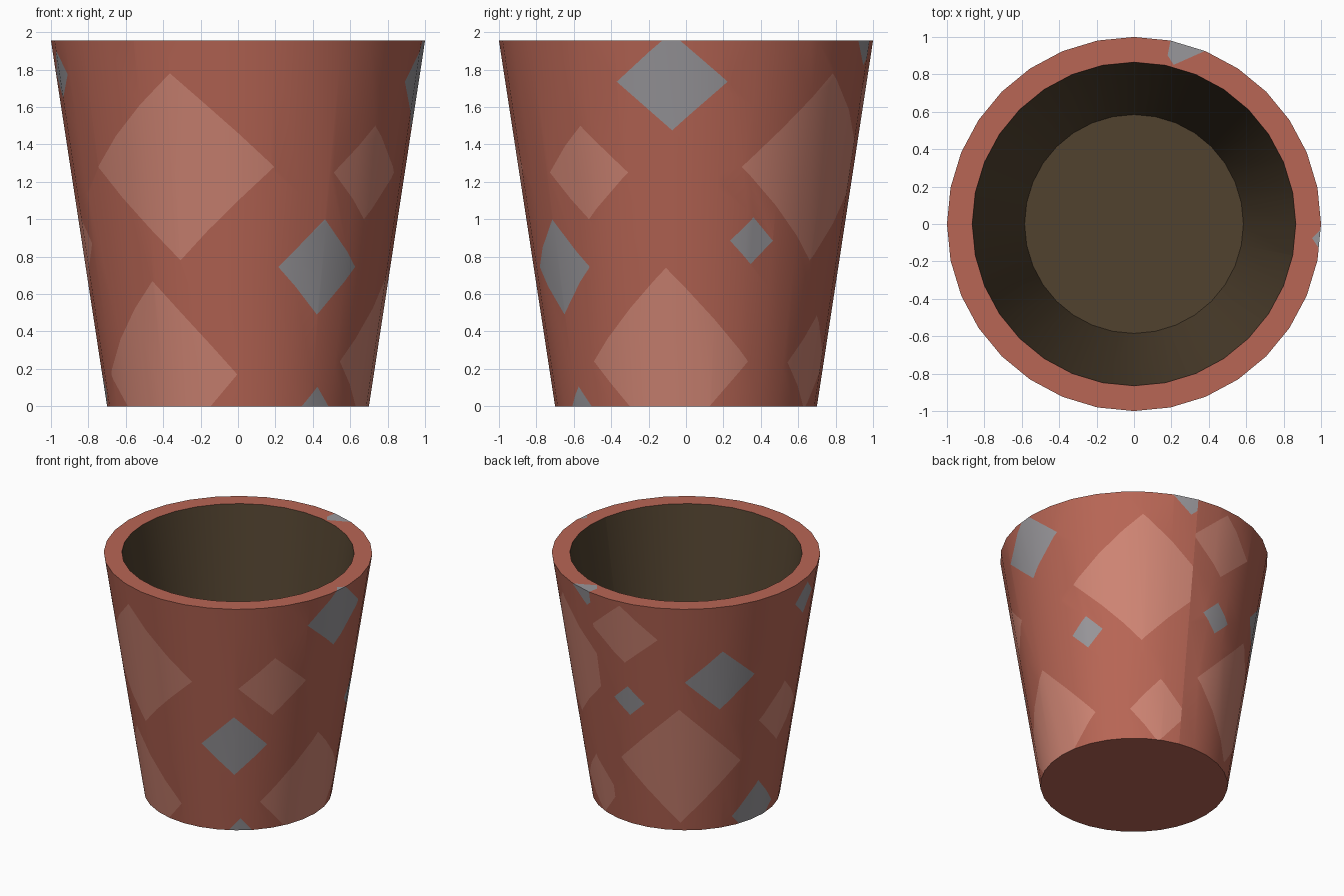
import bpy, bmesh, math

if "Cube" in bpy.data.objects:
    bpy.data.objects.remove(bpy.data.objects["Cube"])

SIDES, H, RIM = 32, 1.955, 0.135
STEP = 360 / SIDES
SEAM = 78.75                      # angle where the wrapped pattern starts and ends
R0, R1, R_IN, R_FLOOR, Z_FLOOR = 0.70, 1.0, 0.865, 0.585, 0.13


def srgb(r, g, b):
    return [((c / 255 + 0.055) / 1.055) ** 2.4 for c in (r, g, b)] + [1]


def material(name, rgb):
    m = bpy.data.materials.new(name)
    m.diffuse_color = srgb(*rgb)
    m.use_nodes = True
    m.node_tree.nodes["Principled BSDF"].inputs["Base Color"].default_value = m.diffuse_color
    return m


mats = [material("terracotta", (184, 102, 85)),
        material("light terracotta", (206, 132, 115)),
        material("grey patch", (153, 151, 155)),
        material("dark inside", (81, 66, 47))]

# Diamonds: centre angle (degrees from +x), centre height, half height
light = [(-112, 1.28, .50), (-124.8, .17, .50), (-37.6, 1.25, .25),
         (-7.6, .24, .50), (54, 1.28, .50), (65, .235, .25),
         (95, 1.67, .25), (183, .87, .25), (121.6, .565, .50)]
grey = [(-57, .745, .255), (-53.5, -.015, .12), (-4.6, 1.735, .26),
        (25.1, .885, .125), (76, 1.95, .125), (95.5, 1.09, .125),
        (142, 1.305, .255), (171, .08, .25), (191, 1.775, .13)]
DEG_PER_UNIT = 69                 # diamond half width in degrees per unit half height

# Unrolled sheet: x = angle, y = distance along the profile
bm = bmesh.new()
rows = [0, H, H + RIM, H + RIM + 1]
grid = [[bm.verts.new((SEAM + i * STEP, t, 0)) for i in range(SIDES + 1)] for t in rows]
for j in range(3):
    for i in range(SIDES):
        f = bm.faces.new((grid[j][i], grid[j][i + 1], grid[j + 1][i + 1], grid[j + 1][i]))
        f.material_index = 3 if j == 2 else 0


def cut_diamond(a, z, h, mat):
    """Cut one diamond out of the sheet and colour its faces."""
    if a < SEAM - 20 or a < SEAM and a + 360 < SEAM + 360:
        a += 360
    w = h * DEG_PER_UNIT

    def near(f):
        xs = [v.co.x for v in f.verts]
        ys = [v.co.y for v in f.verts]
        return (max(xs) > a - w and min(xs) < a + w and max(ys) > z - h
                and min(ys) < z + h and f.material_index != 3)

    done = []
    for sx, sy in ((1, 1), (-1, 1), (-1, -1), (1, -1)):
        faces = [f for f in bm.faces if near(f) and all(
            (f.calc_center_median().x - a) * px / w
            + (f.calc_center_median().y - z) * py / h < 1 for px, py in done)]
        geom = set(faces)
        for f in faces:
            geom.update(f.edges)
            geom.update(f.verts)
        bmesh.ops.bisect_plane(bm, geom=list(geom), dist=1e-5,
                               plane_co=(a + sx * w, z, 0), plane_no=(sx / w, sy / h, 0))
        done.append((sx, sy))
    for f in bm.faces:
        c = f.calc_center_median()
        if f.material_index != 3 and abs(c.x - a) / w + abs(c.y - z) / h < 1:
            f.material_index = mat


for d in light:
    cut_diamond(*d, 1)
for d in grey:
    cut_diamond(*d, 2)


# Roll the sheet up onto the 32-sided pot
def profile(t):
    if t <= H:
        return R0 + (R1 - R0) * t / H, t
    if t <= H + RIM:
        return R1 + (R_IN - R1) * (t - H) / RIM, H
    k = t - H - RIM
    return R_IN + (R_FLOOR - R_IN) * k, H + (Z_FLOOR - H) * k


for v in bm.verts:
    r, z = profile(v.co.y)
    s = v.co.x / STEP
    i = math.floor(s + 1e-6)
    k = s - i
    a0, a1 = math.radians(i * STEP), math.radians((i + 1) * STEP)
    v.co = (r * ((1 - k) * math.cos(a0) + k * math.cos(a1)),
            r * ((1 - k) * math.sin(a0) + k * math.sin(a1)), z)
bmesh.ops.remove_doubles(bm, verts=bm.verts, dist=1e-4)


# Floor inside and underside
def disc(r, z, mat, up):
    ring = [bm.verts.new((r * math.cos(math.radians(i * STEP)),
                          r * math.sin(math.radians(i * STEP)), z)) for i in range(SIDES)]
    bm.faces.new(ring if up else ring[::-1]).material_index = mat


disc(R_FLOOR, Z_FLOOR, 3, True)
disc(R0, 0, 0, False)

mesh = bpy.data.meshes.new("pot")
bm.to_mesh(mesh)
bm.free()
for m in mats:
    mesh.materials.append(m)
pot = bpy.data.objects.new("pot", mesh)
bpy.context.collection.objects.link(pot)
bpy.context.view_layer.objects.active = pot
pot.select_set(True)
bpy.ops.object.shade_smooth_by_angle(angle=math.radians(35))
